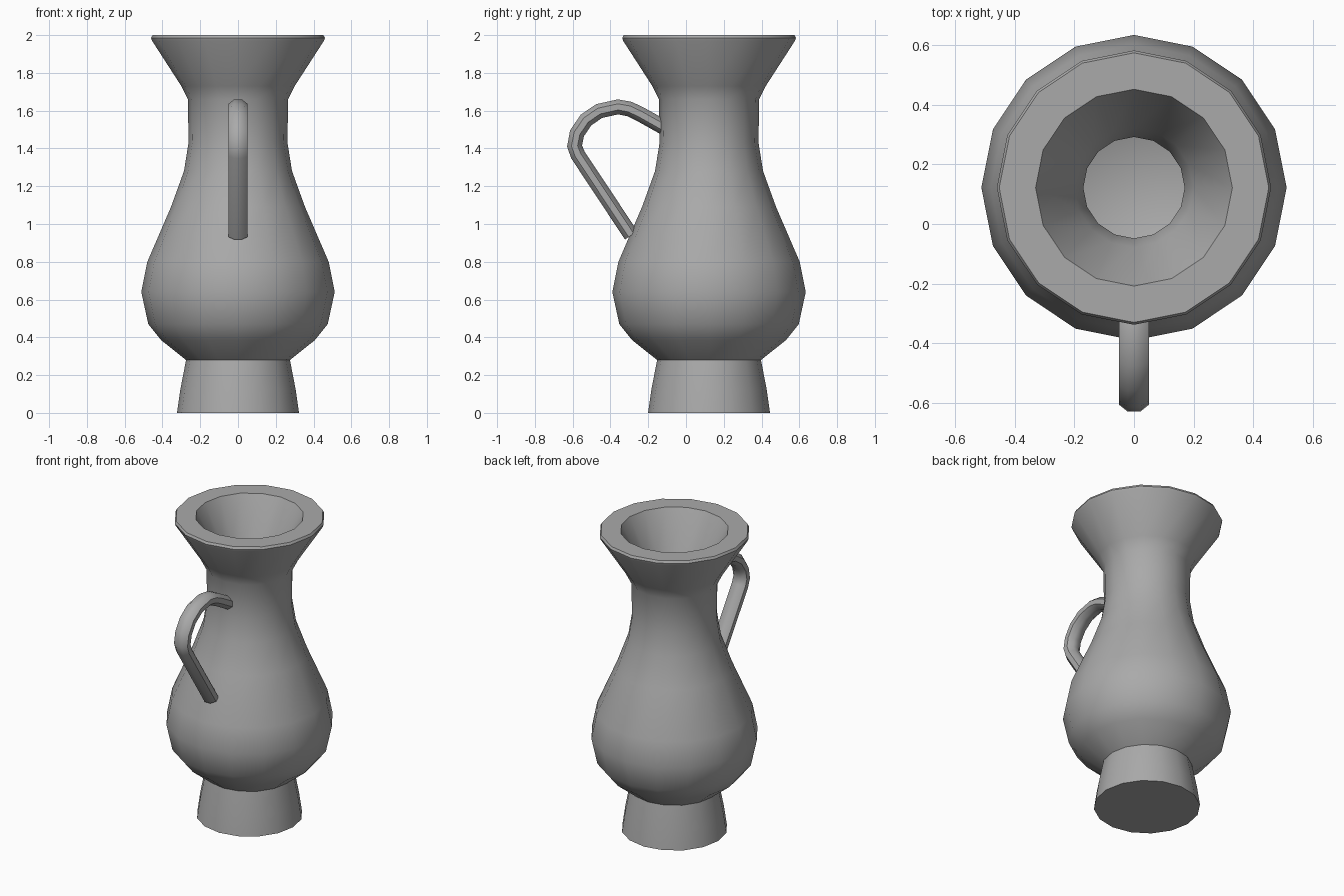
import bpy, bmesh, math
from mathutils import Vector

if "Cube" in bpy.data.objects:
    bpy.data.objects.remove(bpy.data.objects["Cube"], do_unlink=True)

CENTRE_Y = 0.122

clay = bpy.data.materials.new("grey_clay")
clay.use_nodes = True
clay.diffuse_color = (0.4, 0.4, 0.4, 1)
clay.node_tree.nodes["Principled BSDF"].inputs["Base Color"].default_value = (0.4, 0.4, 0.4, 1)


def skin_rings(name, rings):
    """Bridge a list of closed rings, cap both ends and shade smooth."""
    bm = bmesh.new()
    loops = [[bm.verts.new(p) for p in ring] for ring in rings]
    n = len(loops[0])
    for a, b in zip(loops, loops[1:]):
        for i in range(n):
            j = (i + 1) % n
            bm.faces.new((a[i], a[j], b[j], b[i]))
    bm.faces.new(loops[0][::-1])
    bm.faces.new(loops[-1])
    bmesh.ops.recalc_face_normals(bm, faces=bm.faces)
    mesh = bpy.data.meshes.new(name)
    bm.to_mesh(mesh)
    bm.free()
    mesh.materials.append(clay)
    obj = bpy.data.objects.new(name, mesh)
    bpy.context.collection.objects.link(obj)
    bpy.ops.object.select_all(action='DESELECT')
    obj.select_set(True)
    bpy.context.view_layer.objects.active = obj
    bpy.ops.object.shade_smooth_by_angle(angle=math.radians(40))
    return obj


def circle(radius, z, sides=16):
    angles = [math.tau * i / sides for i in range(sides)]
    return [(radius * math.cos(a), CENTRE_Y + radius * math.sin(a), z) for a in angles]


# Jug body: foot, belly, neck, flared rim, then the hollow inside
outside = [(0.323, 0), (0.305, 0.125), (0.275, 0.28), (0.407, 0.385), (0.475, 0.47),
           (0.512, 0.64), (0.48, 0.80), (0.355, 1.09), (0.286, 1.28), (0.262, 1.43),
           (0.265, 1.66), (0.30, 1.73), (0.455, 1.97), (0.46, 1.985), (0.452, 2.0)]
inside = [(0.33, 2.0), (0.20, 1.75), (0.17, 1.66), (0.17, 1.43), (0.20, 1.26),
          (0.27, 1.07), (0.39, 0.78), (0.42, 0.64), (0.36, 0.47), (0.17, 0.36)]
skin_rings("jug_body", [circle(r, z) for r, z in outside + inside])

# Handle: slightly flattened tube swept along a hooked path
path = [Vector((0, y, z)) for y, z in [
    (-0.12, 1.513), (-0.243, 1.582), (-0.30, 1.609), (-0.36, 1.62), (-0.46, 1.598),
    (-0.53, 1.55), (-0.577, 1.48), (-0.59, 1.413), (-0.572, 1.365), (-0.29, 0.94)]]
rings = []
for i, p in enumerate(path):
    before = (p - path[i - 1]).normalized() if i else Vector()
    after = (path[i + 1] - p).normalized() if i + 1 < len(path) else Vector()
    across = (before + after).normalized().cross(Vector((1, 0, 0)))
    ring = []
    for k in range(8):
        a = math.tau * (k + 0.5) / 8
        ring.append(p + Vector((0.054 * math.cos(a), 0, 0)) + across * 0.043 * math.sin(a))
    rings.append(ring)
skin_rings("handle", rings)
